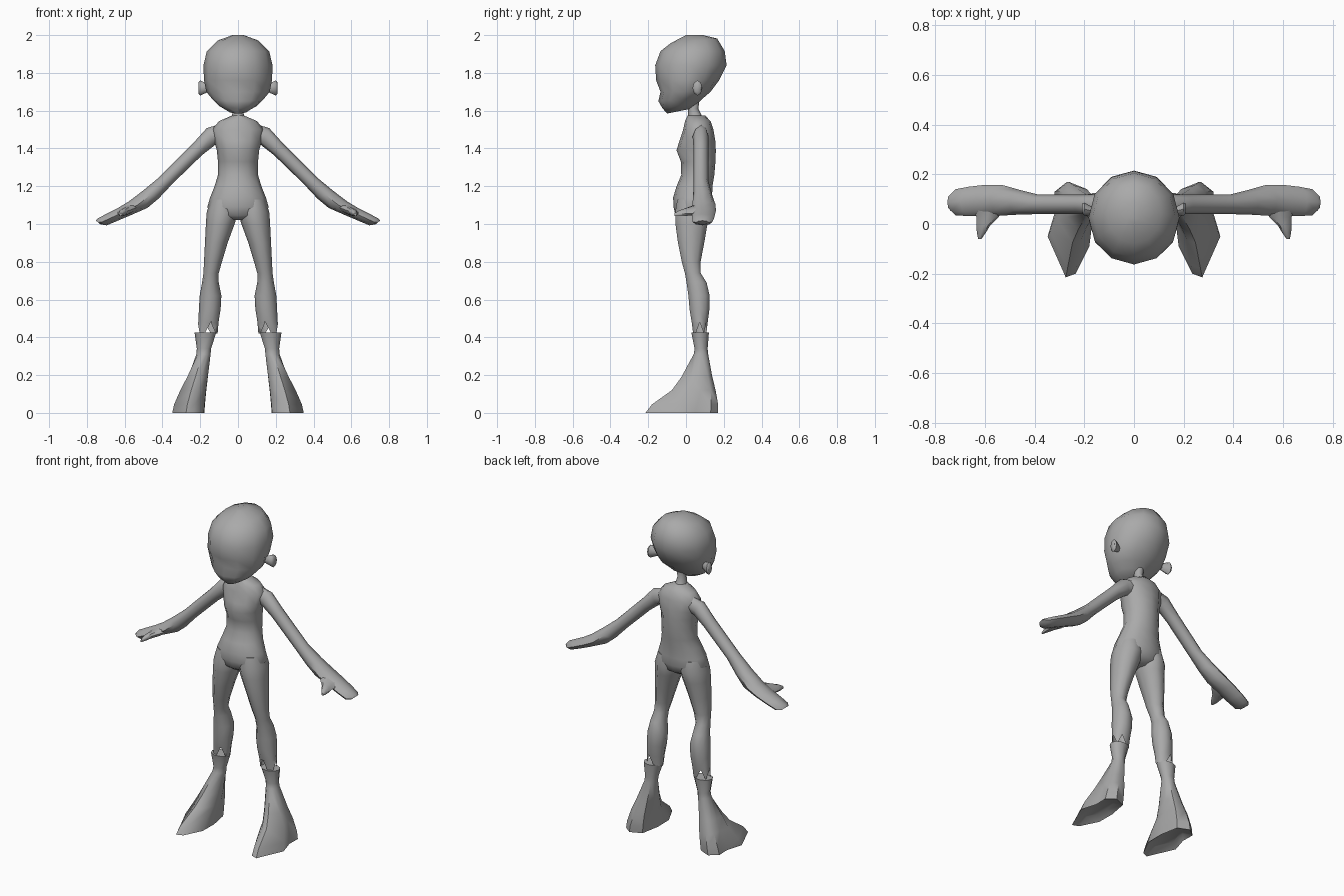
import bpy, bmesh, math
from mathutils import Vector

grey = bpy.data.materials.new("plain grey")
grey.diffuse_color = (0.4, 0.4, 0.4, 1)


def box_ring(shape, x0, x1, y0, y1, z, tilt=0.0):
    """Fit a unit outline into an x/y box at height z; tilt raises the back."""
    return [Vector(((x0 + x1) / 2 + (x1 - x0) / 2 * u,
                    (y0 + y1) / 2 + (y1 - y0) / 2 * v, z + tilt * v)) for u, v in shape]


def circle(n):
    return [(math.cos(2 * math.pi * i / n), math.sin(2 * math.pi * i / n)) for i in range(n)]


def loft(name, rings, mirror=False, angle=50, cap_start=True, cap_end=True):
    """Skin a list of equal rings, cap the ends, optionally mirror across x."""
    bm = bmesh.new()
    vs = [[bm.verts.new(p) for p in r] for r in rings]
    n = len(vs[0])
    for a, b in zip(vs, vs[1:]):
        for i in range(n):
            j = (i + 1) % n
            bm.faces.new((a[i], a[j], b[j], b[i]))
    if cap_start:
        bm.faces.new(vs[0])
    if cap_end:
        bm.faces.new(vs[-1])
    bmesh.ops.recalc_face_normals(bm, faces=bm.faces)
    me = bpy.data.meshes.new(name)
    bm.to_mesh(me)
    bm.free()
    me.materials.append(grey)
    ob = bpy.data.objects.new(name, me)
    bpy.context.collection.objects.link(ob)
    bpy.ops.object.select_all(action='DESELECT')
    ob.select_set(True)
    bpy.context.view_layer.objects.active = ob
    bpy.ops.object.shade_smooth_by_angle(angle=math.radians(angle))
    if mirror:
        ob.modifiers.new("mirror", 'MIRROR')
    return ob


C12, C10, C8 = circle(12), circle(10), circle(8)

# head: half width, front y, back y, z, tilt
head = [(0.03, 0.0, 0.09, 2.0, 0), (0.11, -0.08, 0.165, 1.97, 0.012),
        (0.165, -0.135, 0.205, 1.915, 0), (0.183, -0.163, 0.215, 1.84, 0),
        (0.18, -0.158, 0.175, 1.76, 0), (0.168, -0.135, 0.13, 1.70, 0),
        (0.135, -0.146, 0.095, 1.66, 0.01), (0.10, -0.125, 0.06, 1.625, 0.012),
        (0.05, -0.10, 0.02, 1.597, 0.012)]
loft("head", [box_ring(C12, -h, h, a, b, z, t) for h, a, b, z, t in head])

# ears: flattened cups leaning away from the head
ear = []
for d, s in ((0.155, 0.5), (0.178, 0.75), (0.20, 1.0), (0.21, 0.7)):
    ear.append([Vector((d, 0.055 + 0.27 * (d - 0.18) + 0.026 * s * u, 1.72 + 0.04 * s * v))
                for u, v in C8])
loft("ear", ear, mirror=True)

# neck
neck = [(0.028, 0.02, 0.075, 1.68), (0.026, 0.012, 0.065, 1.61), (0.034, 0.01, 0.09, 1.56),
        (0.05, 0.01, 0.11, 1.53)]
loft("neck", [box_ring(C8, -h, h, a, b, z) for h, a, b, z in neck])

# torso with bust ridge, waist and hips
torso = [(0.03, 0.01, 0.10, 1.575), (0.10, -0.005, 0.13, 1.545), (0.138, -0.015, 0.145, 1.50),
         (0.126, -0.035, 0.155, 1.44), (0.112, -0.05, 0.158, 1.39), (0.106, -0.027, 0.156, 1.33),
         (0.106, -0.025, 0.15, 1.26), (0.124, -0.05, 0.14, 1.20), (0.148, -0.068, 0.138, 1.14),
         (0.162, -0.066, 0.135, 1.09), (0.145, -0.056, 0.12, 1.045), (0.05, -0.02, 0.08, 1.02)]
loft("torso", [box_ring(C12, -h, h, a, b, z) for h, a, b, z in torso])

# legs: thigh, knee, baggy calf and a torn trouser hem
leg = [(0.01, 0.145, -0.05, 0.12, 1.13), (0.0, 0.166, -0.062, 0.132, 1.06),
       (0.018, 0.17, -0.06, 0.118, 1.0), (0.055, 0.175, -0.046, 0.10, 0.90),
       (0.085, 0.18, -0.025, 0.08, 0.80), (0.102, 0.183, -0.008, 0.08, 0.74),
       (0.102, 0.19, 0.0, 0.112, 0.69), (0.088, 0.203, 0.01, 0.128, 0.62),
       (0.092, 0.207, 0.016, 0.127, 0.55), (0.103, 0.21, 0.028, 0.117, 0.48),
       (0.108, 0.213, 0.036, 0.11, 0.42)]
rings = [box_ring(C10, *s) for s in leg]
for i in (0, 2, 7):
    rings[-1][i].z += 0.06
loft("trouser_leg", rings, mirror=True, cap_end=False)

# boots: footprint outline narrowing to the ankle, then a flared collar
foot = [(0.32, 0.13), (0.27, 0.17), (0.20, 0.14), (0.178, 0.02), (0.18, -0.09),
        (0.235, -0.20), (0.275, -0.215), (0.348, -0.05), (0.318, 0.05)]
foot = [((x - 0.263) / 0.085, (y + 0.0225) / 0.1925) for x, y in foot]
C9 = [(math.cos(a), math.sin(a)) for a in
      [math.radians(40 + 40 * i) for i in range(9)]]
boot = [(0.112, 0.23, 0.028, 0.122, 0.425, 0), (0.14, 0.218, 0.045, 0.115, 0.34, 0),
        (0.143, 0.222, 0.04, 0.118, 0.31, 0.1), (0.158, 0.275, -0.025, 0.14, 0.19, 0.55),
        (0.167, 0.308, -0.075, 0.157, 0.12, 0.85), (0.175, 0.338, -0.18, 0.17, 0.045, 1),
        (0.178, 0.348, -0.215, 0.17, 0.0, 1)]
rings = []
for *box, f in boot:
    shape = [(p[0] * (1 - f) + q[0] * f, p[1] * (1 - f) + q[1] * f) for p, q in zip(C9, foot)]
    rings.append(box_ring(shape, *box))
# hollow sole
mid = sum(rings[-1], Vector()) / 9
rings.append([mid + (p - mid) * 0.6 + Vector((0, 0, 0.025)) for p in rings[-1]])
loft("boot", rings, mirror=True)

# arms and mitten hands: top x, top z, bottom x, bottom z, front y, back y
arm = [(0.09, 1.53, 0.08, 1.43, 0.05, 0.115), (0.165, 1.508, 0.122, 1.418, 0.035, 0.12),
       (0.24, 1.425, 0.19, 1.365, 0.04, 0.118), (0.42, 1.245, 0.345, 1.215, 0.04, 0.118),
       (0.505, 1.175, 0.42, 1.135, 0.038, 0.138), (0.58, 1.118, 0.48, 1.085, 0.034, 0.157),
       (0.635, 1.085, 0.56, 1.05, 0.034, 0.158), (0.70, 1.052, 0.635, 1.018, 0.032, 0.15),
       (0.742, 1.03, 0.695, 0.993, 0.035, 0.14), (0.752, 1.018, 0.728, 0.998, 0.055, 0.12)]
rings = [[Vector(((a + c) / 2 + (a - c) / 2 * v, (y0 + y1) / 2 + (y1 - y0) / 2 * u,
                  (b + d) / 2 + (b - d) / 2 * v)) for u, v in C8]
         for a, b, c, d, y0, y1 in arm]
loft("arm", rings, mirror=True)

# thumbs: x, y, z, half width, half height
thumb = [(0.585, 0.06, 1.075, 0.06, 0.025), (0.59, 0.028, 1.07, 0.045, 0.022),
         (0.607, -0.005, 1.063, 0.028, 0.02), (0.615, -0.035, 1.057, 0.018, 0.016),
         (0.621, -0.06, 1.05, 0.007, 0.008)]
loft("thumb", [[Vector((x + w * u, y, z + h * v - 0.3 * w * u)) for u, v in C8]
               for x, y, z, w, h in thumb], mirror=True)
